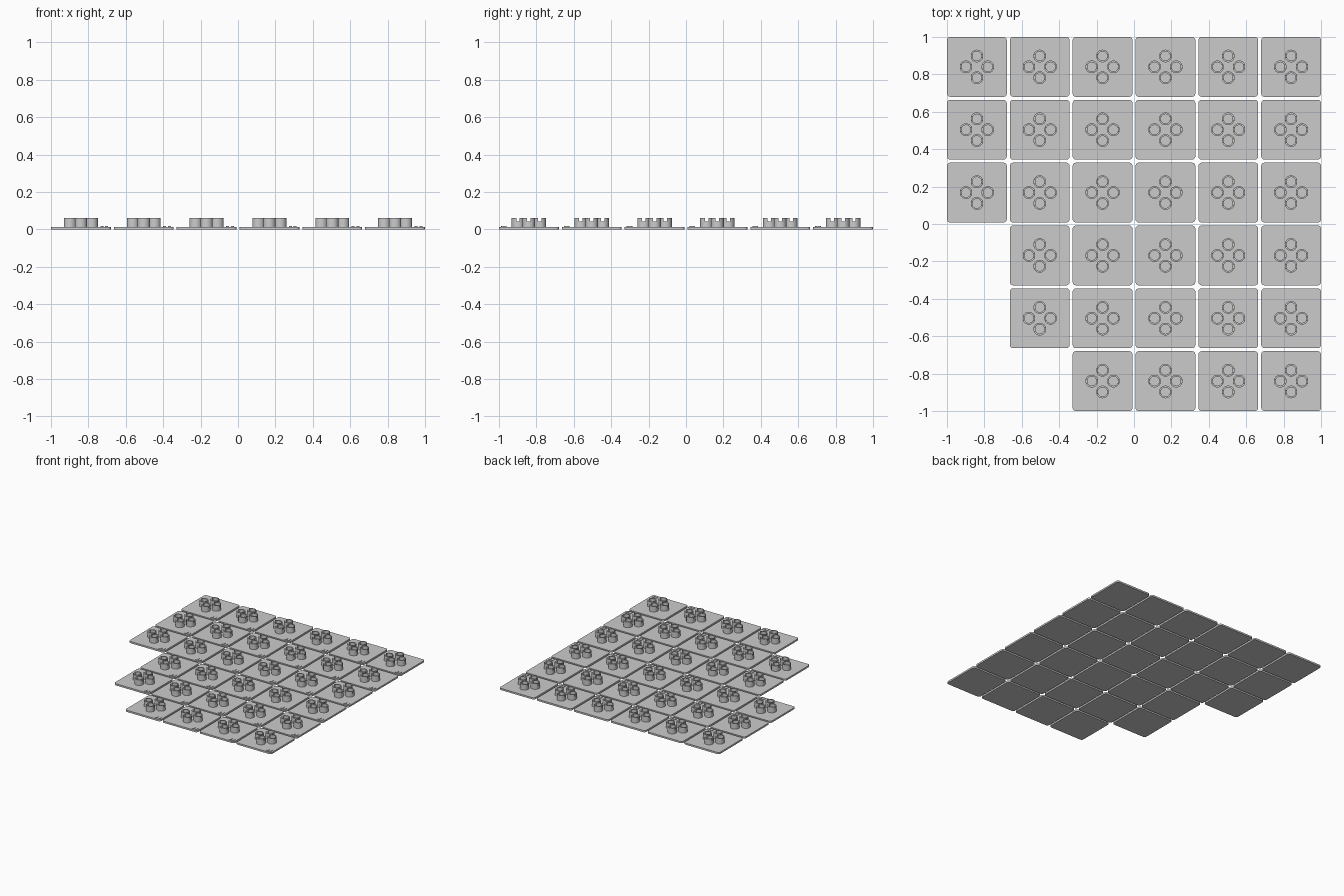
import bpy, bmesh, math

default_cube = bpy.data.objects.get("Cube")
if default_cube:
    bpy.data.objects.remove(default_cube, do_unlink=True)

PITCH, SIZE, THICK = 0.336, 0.32, 0.014
TOP, SLOT_FLOOR = 0.06, 0.042
OUTER, INNER, SLOT, OFFSET = 0.034, 0.025, 0.009, 0.058
SEGMENTS = 10  # per half ring

grey = bpy.data.materials.new("plain grey")
grey.use_nodes = True
colour = (0.6, 0.6, 0.6, 1)
grey.diffuse_color = colour
grey.node_tree.nodes["Principled BSDF"].inputs["Base Color"].default_value = colour


def finish(bm, name):
    bmesh.ops.recalc_face_normals(bm, faces=bm.faces)
    mesh = bpy.data.meshes.new(name)
    bm.to_mesh(mesh)
    bm.free()
    mesh.materials.append(grey)
    return mesh


def raise_faces(bm, faces, height):
    out = bmesh.ops.extrude_face_region(bm, geom=faces)["geom"]
    verts = [g for g in out if isinstance(g, bmesh.types.BMVert)]
    bmesh.ops.translate(bm, verts=verts, vec=(0, 0, height))
    return [g for g in out if isinstance(g, bmesh.types.BMFace)]


def rounded_plate(name, width, depth, radius, z, height):
    bm = bmesh.new()
    verts = []
    for corner, (sx, sy) in enumerate([(1, 1), (-1, 1), (-1, -1), (1, -1)]):
        for step in range(6):
            a = math.pi / 2 * (corner + step / 5)
            verts.append(bm.verts.new((sx * (width / 2 - radius) + radius * math.cos(a),
                                       sy * (depth / 2 - radius) + radius * math.sin(a), z)))
    raise_faces(bm, [bm.faces.new(verts)], height)
    return finish(bm, name)


def ring_points(radius):
    # Two arcs, leaving a gap of the slot width at either side
    start = math.asin(SLOT / radius)
    step = (math.pi - 2 * start) / SEGMENTS
    angles = [half * math.pi + start + i * step for half in (0, 1) for i in range(SEGMENTS + 1)]
    return [(radius * math.cos(a), radius * math.sin(a)) for a in angles]


def add_cup(bm, cx, cy):
    base = THICK - 0.001
    outer, inner = [[bm.verts.new((cx + x, cy + y, base)) for x, y in ring_points(r)]
                    for r in (OUTER, INNER)]
    n = len(outer)
    faces = [bm.faces.new((outer[i], outer[(i + 1) % n], inner[(i + 1) % n], inner[i]))
             for i in range(n)]
    rim = raise_faces(bm, faces, SLOT_FLOOR - base)
    prongs = [f for f in rim if abs(f.calc_center_median().y - cy) > 0.001]
    raise_faces(bm, prongs, TOP - SLOT_FLOOR)


# Shared part meshes
plate = rounded_plate("tile_plate", SIZE, SIZE, 0.018, 0, THICK)
bm = bmesh.new()
for dx, dy in [(1, 0), (-1, 0), (0, 1), (0, -1)]:
    add_cup(bm, dx * OFFSET, dy * OFFSET)
cups = finish(bm, "slotted_cups")
bar = rounded_plate("corner_bar", 0.016, 0.03, 0.003, THICK - 0.001, 0.005)


def place(mesh, name, x, y):
    obj = bpy.data.objects.new(name, mesh)
    obj.location = (x, y, 0)
    bpy.context.collection.objects.link(obj)
    return obj


# Tile grid, back row first; the front rows lose tiles on the right side
for row, missing in enumerate([0, 0, 0, 1, 1, 2]):
    for col in range(missing, 6):
        x, y = (col - 2.5) * PITCH, (2.5 - row) * PITCH
        tag = f"_{row + 1}_{col + 1}"
        place(plate, "tile_plate" + tag, x, y)
        place(cups, "slotted_cups" + tag, x, y)
        for side, dx in (("right", 0.112), ("left", 0.138)):
            place(bar, f"corner_bar_{side}" + tag, x + dx, y - 0.134)

# Smooth round walls, keeping the rims sharp
for mesh in (plate, cups):
    obj = next(o for o in bpy.context.scene.objects if o.data == mesh)
    for other in bpy.context.selected_objects:
        other.select_set(False)
    obj.select_set(True)
    bpy.context.view_layer.objects.active = obj
    bpy.ops.object.shade_smooth_by_angle(angle=math.radians(35))
